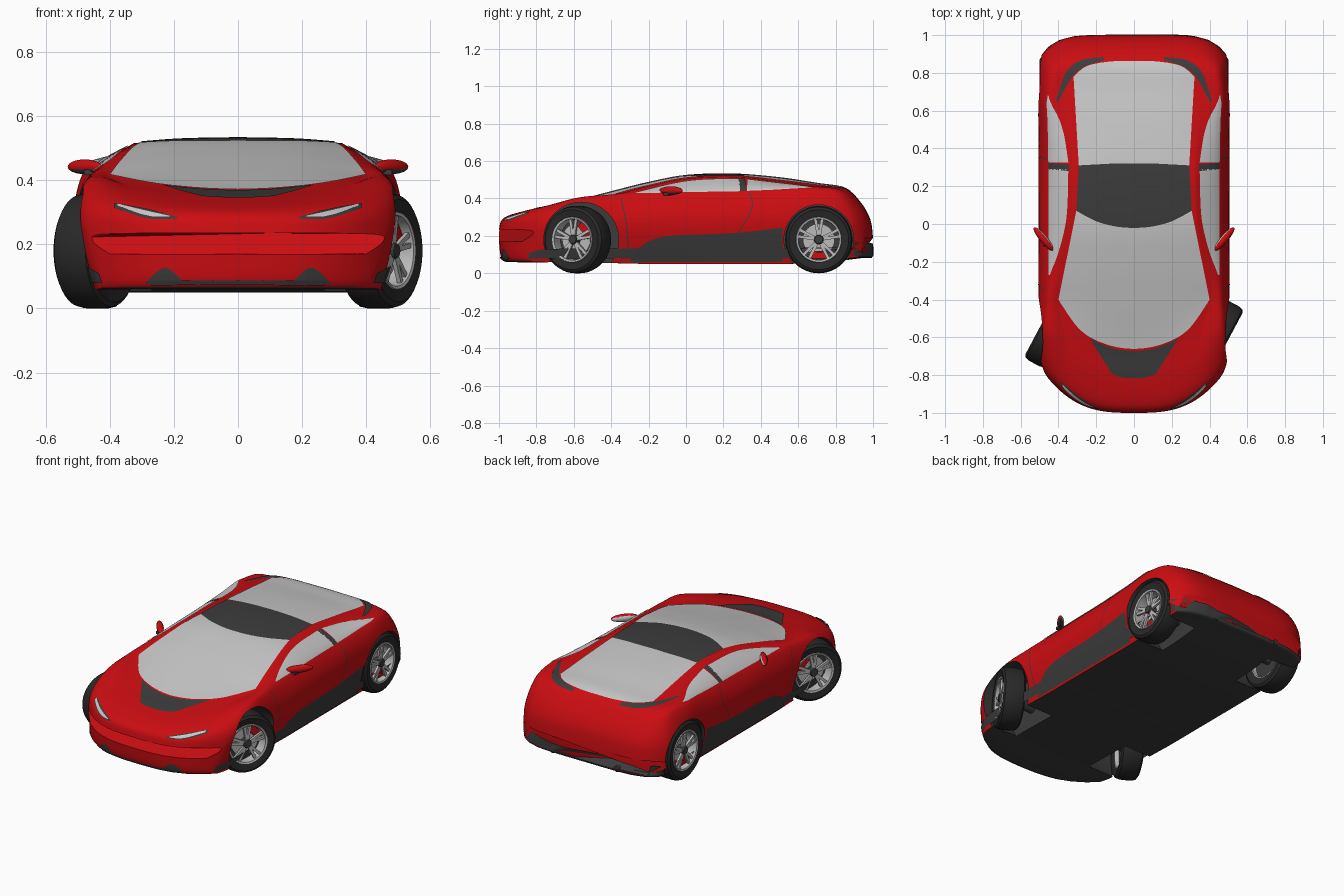
import bpy, bmesh, math
from mathutils import Matrix, Vector
from mathutils.bvhtree import BVHTree

default = bpy.data.objects.get("Cube")
if default:
    bpy.data.objects.remove(default)


def material(name, colour):
    mat = bpy.data.materials.new(name)
    mat.use_nodes = True
    mat.diffuse_color = (*colour, 1)
    mat.node_tree.nodes["Principled BSDF"].inputs["Base Color"].default_value = (*colour, 1)
    return mat


RED = material("red_paint", (0.6, 0.004, 0.006))
TRIM = material("dark_trim", (0.045, 0.045, 0.045))
RUBBER = material("black_rubber", (0.022, 0.022, 0.022))
GLASS = material("pale_glass", (0.58, 0.58, 0.58))
METAL = material("light_metal", (0.5, 0.5, 0.5))


def make(name, bm, *mats, matrix=None, angle=35):
    """Turn a bmesh into a smooth-shaded object."""
    if matrix:
        bm.transform(matrix)
    mesh = bpy.data.meshes.new(name)
    bm.to_mesh(mesh)
    bm.free()
    for mat in mats:
        mesh.materials.append(mat)
    ob = bpy.data.objects.new(name, mesh)
    bpy.context.collection.objects.link(ob)
    smooth(ob, angle)
    return ob


def smooth(ob, angle=35):
    bpy.ops.object.select_all(action="DESELECT")
    ob.select_set(True)
    bpy.context.view_layer.objects.active = ob
    bpy.ops.object.shade_smooth_by_angle(angle=math.radians(angle))


def spline(pts, n):
    """Smooth curve through points of any dimension."""
    out, last = [], len(pts) - 1
    for i in range(last):
        quad = zip(pts[max(i - 1, 0)], pts[i], pts[i + 1], pts[min(i + 2, last)])
        quad = list(quad)
        for k in range(n):
            t = k / n
            out.append(tuple(
                b + t * (c - a) / 2 + t * t * (a - 2.5 * b + 2 * c - d / 2)
                + t ** 3 * (1.5 * (b - c) + (d - a) / 2) for a, b, c, d in quad))
    return out + [tuple(pts[-1])]


def cylinder(bm, radius, depth, matrix, sides=32):
    bmesh.ops.create_cone(bm, cap_ends=True, segments=sides, radius1=radius,
                          radius2=radius, depth=depth, matrix=matrix)


# Body stations: y, floor z, half width, shoulder x, z, rail x, z, centre top z
STATIONS = [
    (-1, .17, .45, .44, .23, .3, .235, .235),
    (-.985, .075, .47, .46, .28, .3, .285, .285),
    (-.93, .06, .49, .475, .32, .32, .325, .315),
    (-.8, .06, .5, .48, .365, .33, .36, .345),
    (-.65, .06, .505, .47, .4, .35, .385, .37),
    (-.42, .055, .505, .465, .41, .4, .415, .43),
    (-.2, .05, .505, .46, .415, .37, .465, .485),
    (0, .05, .505, .46, .42, .335, .505, .522),
    (.25, .05, .505, .455, .43, .325, .515, .53),
    (.5, .05, .505, .46, .44, .34, .49, .51),
    (.7, .055, .51, .47, .445, .37, .465, .48),
    (.85, .07, .51, .46, .43, .38, .445, .455),
    (.93, .08, .51, .47, .36, .38, .38, .385),
    (.985, .085, .505, .48, .27, .4, .285, .29),
    (1, .1, .495, .48, .18, .4, .19, .19),
]


def section(s):
    """Closed cross-section loop, bowed in plan at the nose and tail."""
    y, zb, w, ws, zs, wr, zr, zt = s
    sill, rail = (w - .05, zb), (wr, zr)
    half = spline([(0, zb), sill], 6)[:-1]
    half += spline([sill, (w, zb + .6 * (zs - zb)), (ws, zs), rail], 8)[:-1]
    half += spline([rail, (wr * .55, zr + .75 * (zt - zr)), (0, zt)], 8)
    loop = half + [(-x, z) for x, z in half[-2:0:-1]]
    nose, tail = max(0, (-.3 - y) / .7), max(0, 2 * y - 1)
    return [(x, y + .23 * nose * abs(x / .49) ** 3 - .12 * tail * abs(x / .5) ** 6, z)
            for x, z in loop]


bm = bmesh.new()
rings = [[bm.verts.new(p) for p in section(s)] for s in spline(STATIONS, 6)]
for a, b in zip(rings, rings[1:]):
    for i in range(len(a)):
        bm.faces.new((a[i - 1], a[i], b[i], b[i - 1]))
bm.faces.new(rings[0])
bm.faces.new(rings[-1])
bmesh.ops.recalc_face_normals(bm, faces=bm.faces)
for f in bm.faces:
    if f.normal.z < -.7 and f.calc_center_median().z < .13:
        f.material_index = 1
skin = BVHTree.FromBMesh(bm)
body = make("body_shell", bm, RED, TRIM)

# Wheel arches
ALONG_X = Matrix.Rotation(math.pi / 2, 4, "Y")
bm = bmesh.new()
for side in (1, -1):
    for y, radius in ((-.56, .2), (.71, .186)):
        cylinder(bm, radius, .5, Matrix.Translation((side * .52, y, .18)) @ ALONG_X, 64)
cutter = make("arch_cutter", bm, TRIM)
cutter.hide_render = True
cut = body.modifiers.new("arches", "BOOLEAN")
cut.object, cut.operation, cut.solver = cutter, "DIFFERENCE", "EXACT"
cut.material_mode = "TRANSFER"
bpy.context.view_layer.objects.active = body
bpy.ops.object.modifier_apply(modifier=cut.name)
bpy.data.objects.remove(cutter)
smooth(body)

VIEWS = {
    "top": (lambda a, b: (a, b, 2), Vector((0, 0, -1))),
    "side": (lambda a, b: (2, a, b), Vector((-1, 0, 0))),
    "front": (lambda a, b: (a, -2, b), Vector((0, 1, 0))),
    "rear": (lambda a, b: (a, 2, b), Vector((0, -1, 0))),
}


def panel(name, mat, view, low, high, lift=.004, mirror=True, across=16):
    """Thin plate between two edge curves, laid onto the body skin."""
    origin, ray = VIEWS[view]
    bm, grid = bmesh.new(), []
    for (a, b), (c, d) in zip(spline(low, 8), spline(high, 8)):
        row = []
        for k in range(across + 1):
            t = k / across
            hit, normal, _, _ = skin.ray_cast(Vector(origin(a + t * (c - a), b + t * (d - b))), ray)
            row.append(bm.verts.new(hit + normal * lift) if hit else None)
        grid.append(row)
    for r, s in zip(grid, grid[1:]):
        for k in range(across):
            quad = (r[k], r[k + 1], s[k + 1], s[k])
            if all(quad):
                f = bm.faces.new(quad)
                f.normal_update()
                if f.normal.dot(ray) > 0:
                    f.normal_flip()
    ob = make(name, bm, mat)
    if mirror:
        ob.modifiers.new("mirror", "MIRROR")


def full(half):
    return half + [(-x, y) for x, y in half[-2::-1]]


# Glass and roof, front to back
cowl = full([(-.4, -.4), (-.285, -.56), (-.15, -.635), (0, -.66)])
header = full([(-.305, .07), (-.2, .015), (-.1, -.012), (0, -.02)])
roof_end = full([(-.292, .31), (-.2, .315), (-.1, .32), (0, .32)])
tail_edge = full([(-.32, .78), (-.25, .835), (-.13, .858), (0, .862)])
panel("windscreen", GLASS, "top", cowl, header, mirror=False, across=30)
panel("roof_panel", TRIM, "top", header, roof_end, mirror=False)
panel("rear_window", GLASS, "top", roof_end, tail_edge, mirror=False, across=30)
panel("bonnet_vent", TRIM, "top", full([(-.235, -.605), (-.12, -.655), (0, -.672)]),
      full([(-.115, -.795), (-.06, -.812), (0, -.815)]), mirror=False)
panel("rear_vent", TRIM, "top", [(.16, .865), (.26, .832), (.33, .775), (.405, .64)],
      [(.16, .882), (.28, .865), (.36, .8), (.412, .655)], across=4)

# Side windows, pillar and seams
panel("front_side_window", GLASS, "side", [(-.27, .425), (-.05, .43), (.1, .433), (.29, .436)],
      [(-.27, .43), (-.05, .482), (.1, .5), (.29, .503)])
panel("rear_side_window", GLASS, "side", [(.325, .438), (.45, .443), (.57, .45), (.68, .456)],
      [(.325, .501), (.45, .486), (.57, .472), (.68, .458)])
panel("door_pillar", TRIM, "side", [(.29, .436), (.325, .438)], [(.28, .505), (.315, .503)])
for name, seam in (("door_front_seam", [(-.35, .4), (-.32, .25), (-.31, .08)]),
                   ("door_rear_seam", [(.335, .43), (.35, .35), (.28, .22)])):
    panel(name, TRIM, "side", seam, [(y + .006, z) for y, z in seam], .002, across=1)
panel("side_skirt", TRIM, "side", [(-.3, .06), (-.1, .06), (.2, .06), (.515, .06)],
      [(-.27, .12), (-.13, .195), (.25, .215), (.515, .245)])

# Lights and bumpers
panel("headlight_surround", TRIM, "front", [(.19, .279), (.28, .28), (.385, .312)],
      [(.19, .284), (.28, .308), (.385, .327)], .003)
panel("headlight", GLASS, "front", [(.21, .283), (.28, .286), (.375, .315)],
      [(.21, .286), (.28, .301), (.375, .323)], .007)
panel("front_intake", TRIM, "front", [(.165, .078), (.21, .078), (.25, .078), (.29, .078)],
      [(.168, .082), (.215, .124), (.245, .12), (.287, .082)])
panel("front_lip", TRIM, "front", [(-.27, .075), (.27, .075)], [(-.25, .088), (.25, .088)],
      .005, mirror=False)
panel("front_corner_trim", TRIM, "front", [(.42, .08), (.47, .08)], [(.43, .11), (.485, .14)])
panel("rear_diffuser", TRIM, "rear", full([(-.47, .09), (-.3, .09), (-.15, .09), (0, .09)]),
      full([(-.485, .165), (-.3, .16), (-.2, .145), (0, .145)]), mirror=False)
panel("rear_corner_trim", TRIM, "side", [(.895, .09), (.955, .1)], [(.9, .15), (.95, .16)])

# Exhaust tips and axles
bm = bmesh.new()
for side in (1, -1):
    cylinder(bm, .018, .06, Matrix.Translation((side * .22, .965, .1))
             @ Matrix.Rotation(math.pi / 2, 4, "X"), 20)
make("exhaust_tips", bm, TRIM)
bm = bmesh.new()
for y in (-.58, .71):
    cylinder(bm, .03, .82, Matrix.Translation((0, y, .18)) @ ALONG_X, 20)
make("axles", bm, TRIM)


def lathe(name, mat, profile, matrix):
    """Spin (radius, x) points about the wheel axis."""
    bm = bmesh.new()
    verts = [bm.verts.new((x, 0, r)) for r, x in profile]
    edges = [bm.edges.new(pair) for pair in zip(verts, verts[1:])]
    bmesh.ops.spin(bm, geom=verts + edges, axis=(1, 0, 0), cent=(0, 0, 0),
                   angle=math.tau, steps=48)
    bmesh.ops.remove_doubles(bm, verts=bm.verts, dist=.0001)
    bmesh.ops.recalc_face_normals(bm, faces=bm.faces)
    make(name, bm, mat, matrix=matrix)


def wheel(name, side, x, y, steer, caliper_angle):
    turn = math.radians(steer) + (math.pi if side < 0 else 0)
    place = Matrix.Translation((side * x, y, .18)) @ Matrix.Rotation(turn, 4, "Z")
    lathe(name + "_tyre", RUBBER, [(.115, -.055), (.16, -.065), (.174, -.055), (.18, -.03),
          (.18, .03), (.174, .055), (.16, .065), (.122, .058), (.115, -.055)], place)
    lathe(name + "_rim", METAL, [(.122, .056), (.12, .063), (.11, .06), (.108, .0),
          (.112, -.055), (.122, -.056), (.122, .056)], place)
    lathe(name + "_dish", TRIM, [(0, -.03), (.11, -.03), (.11, -.01), (0, -.01)], place)
    lathe(name + "_brake_disc", METAL, [(0, .015), (.085, .015), (.085, .0), (0, .0)], place)
    lathe(name + "_hub", TRIM, [(0, .062), (.022, .06), (.026, .05), (.026, 0), (0, 0)], place)
    bm = bmesh.new()
    for k in range(5):
        for lean in (-.16, .16):
            spin = Matrix.Rotation(math.tau * k / 5 + lean, 4, "X")
            size = Matrix.Diagonal((.014, .016, .092, 1))
            bmesh.ops.create_cube(bm, size=1,
                                  matrix=spin @ Matrix.Translation((.045, 0, .064)) @ size)
    make(name + "_spokes", bm, METAL, matrix=place)
    bm = bmesh.new()
    spin = Matrix.Rotation(-side * math.radians(caliper_angle), 4, "X")
    bmesh.ops.create_cube(bm, size=1, matrix=spin @ Matrix.Translation((.015, 0, .08))
                          @ Matrix.Diagonal((.035, .09, .04, 1)))
    make(name + "_caliper", bm, RED, matrix=place)


for label, side in (("left", 1), ("right", -1)):
    wheel("front_" + label, side, .443, -.58, -28, 50)
    wheel("rear_" + label, side, .435, .71, 0, 180)

    # Door mirror: red cap, dark underside, pale glass facing back
    bm = bmesh.new()
    bmesh.ops.create_uvsphere(bm, u_segments=32, v_segments=16, radius=1)
    turn = Matrix.Rotation(side * math.radians(50), 4, "Z")
    bm.transform(Matrix.Translation((side * .478, -.08, .442)) @ turn
                 @ Matrix.Diagonal((.08, .02, .023, 1)))
    bm.normal_update()
    back = Vector((-side * .76, .65, 0))
    for f in bm.faces:
        if f.normal.dot(back) > .75:
            f.material_index = 2
        elif f.calc_center_median().z < .434:
            f.material_index = 1
    make(label + "_mirror", bm, RED, TRIM, GLASS)
    bm = bmesh.new()
    bmesh.ops.create_cube(bm, size=1, matrix=Matrix.Translation((side * .45, -.1, .425))
                          @ Matrix.Diagonal((.06, .04, .016, 1)))
    make(label + "_mirror_foot", bm, TRIM)
